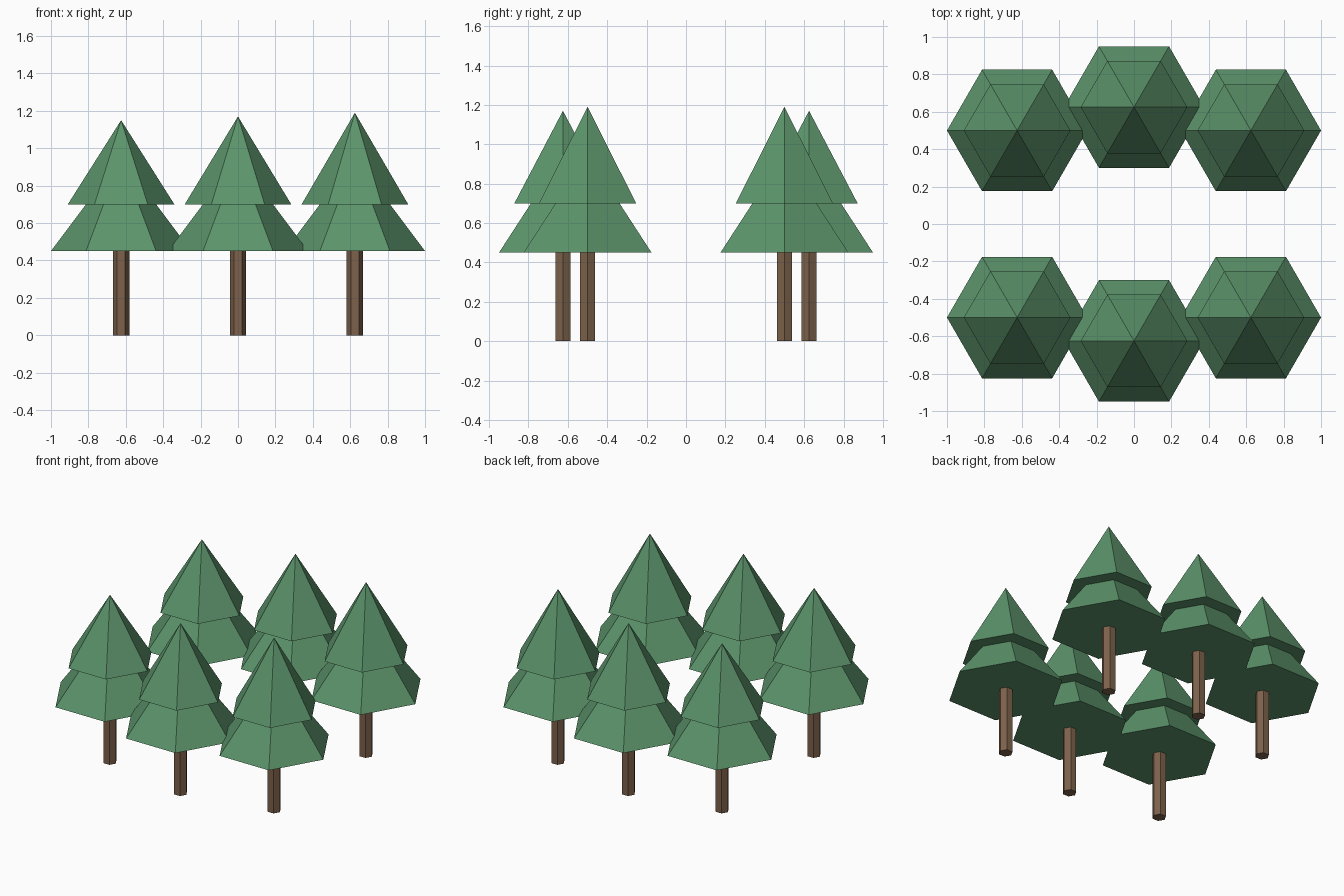
import bpy
import bmesh
from math import cos, sin, pi

if "Cube" in bpy.data.objects:
    bpy.data.objects.remove(bpy.data.objects["Cube"], do_unlink=True)

SIDES = 6


def make_material(name, rgb):
    mat = bpy.data.materials.new(name)
    mat.use_nodes = True
    color = (*rgb, 1.0)
    mat.diffuse_color = color
    bsdf = mat.node_tree.nodes["Principled BSDF"]
    bsdf.inputs["Base Color"].default_value = color
    bsdf.inputs["Roughness"].default_value = 0.9
    return mat


def make_part(name, location, mat, radius, bottom, top, pointed):
    """Six-sided prism, or pyramid when pointed, with corners on the x axis."""
    bm = bmesh.new()

    def ring(z):
        return [bm.verts.new((radius * cos(2 * pi * i / SIDES),
                              radius * sin(2 * pi * i / SIDES), z))
                for i in range(SIDES)]

    base = ring(bottom)
    bm.faces.new(base[::-1])
    if pointed:
        tip = bm.verts.new((0, 0, top))
        for i in range(SIDES):
            bm.faces.new((base[i], base[(i + 1) % SIDES], tip))
    else:
        cap = ring(top)
        bm.faces.new(cap)
        for i in range(SIDES):
            j = (i + 1) % SIDES
            bm.faces.new((base[i], base[j], cap[j], cap[i]))
    bmesh.ops.recalc_face_normals(bm, faces=bm.faces)

    mesh = bpy.data.meshes.new(name)
    bm.to_mesh(mesh)
    bm.free()
    mesh.materials.append(mat)
    obj = bpy.data.objects.new(name, mesh)
    obj.location = location
    bpy.context.collection.objects.link(obj)
    return obj


foliage = make_material("pine green", (0.107, 0.296, 0.147))
bark = make_material("bark brown", (0.205, 0.122, 0.070))

# Columns of trees: side, x, distance of the row from the centre, tip height
columns = [("right", -0.625, 0.5, 1.15),
           ("middle", 0.0, 0.625, 1.17),
           ("left", 0.625, 0.5, 1.19)]

# Two mirrored rows of three trees
for row, sign in (("front", -1), ("back", 1)):
    for side, x, y, tip in columns:
        spot = (x, sign * y, 0)
        label = f"{row}_{side}"
        make_part(f"{label}_trunk", spot, bark, 0.044, 0.0, 0.46, False)
        make_part(f"{label}_lower_branches", spot, foliage, 0.375, 0.45, 0.95, True)
        make_part(f"{label}_upper_branches", spot, foliage, 0.285, 0.70, tip, True)
